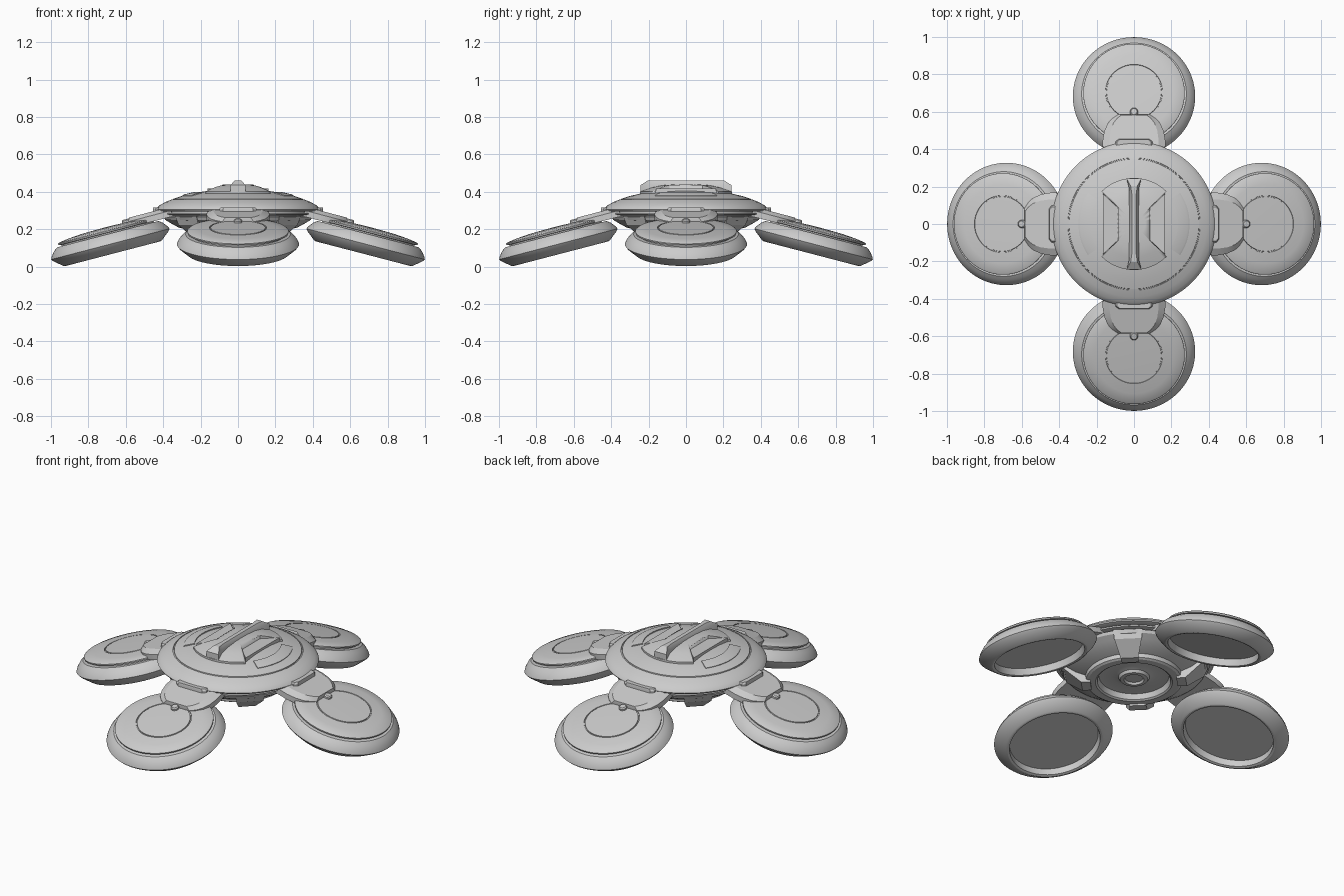
import bpy, bmesh
from math import sin, cos, pi, radians
from mathutils import Matrix, Vector

if "Cube" in bpy.data.objects:
    bpy.data.objects.remove(bpy.data.objects["Cube"])


def finish(bm, name, matrix=None, angle=28):
    bmesh.ops.remove_doubles(bm, verts=bm.verts, dist=1e-5)
    bmesh.ops.recalc_face_normals(bm, faces=bm.faces)
    me = bpy.data.meshes.new(name)
    bm.to_mesh(me)
    bm.free()
    ob = bpy.data.objects.new(name, me)
    bpy.context.collection.objects.link(ob)
    if matrix:
        ob.matrix_world = matrix
    bpy.ops.object.select_all(action='DESELECT')
    ob.select_set(True)
    bpy.context.view_layer.objects.active = ob
    bpy.ops.object.shade_smooth_by_angle(angle=radians(angle))
    return ob


def lathe(name, profile, matrix=None, seg=96, start=0.0, sweep=2 * pi):
    """Revolve a closed (radius, height) outline; partial sweeps get end caps."""
    bm = bmesh.new()
    full = sweep > 6.28
    rings = []
    for i in range(seg if full else seg + 1):
        a = start + sweep * i / seg
        rings.append([bm.verts.new((r * cos(a), r * sin(a), z)) for r, z in profile])
    n = len(profile)
    for i in range(seg):
        p, q = rings[i], rings[(i + 1) % len(rings)]
        for j in range(n):
            k = (j + 1) % n
            if profile[j][0] == 0 and profile[k][0] == 0:
                continue
            bm.faces.new((p[j], q[j], q[k], p[k]))
    if not full:
        bm.faces.new(rings[0])
        bm.faces.new(rings[-1])
    return finish(bm, name, matrix)


def prism(name, outline, z0, z1, matrix=None, taper=(1, 1), mid=None):
    """Extrude an outline upward, drawing its top in by the taper."""
    bm = bmesh.new()
    cx = sum(p[0] for p in outline) / len(outline)
    mid = z0 if mid is None else mid
    levels = [(z0, 1, 1), (mid, 1, 1), (z1, *taper)] if mid > z0 else [(z0, 1, 1), (z1, *taper)]
    rows = [[bm.verts.new((cx + (x - cx) * sx, y * sy, z)) for x, y in outline] for z, sx, sy in levels]
    for lo, hi in zip(rows, rows[1:]):
        for i in range(len(outline)):
            j = (i + 1) % len(outline)
            bm.faces.new((lo[i], lo[j], hi[j], hi[i]))
    bm.faces.new(rows[0])
    bm.faces.new(rows[-1])
    return finish(bm, name, matrix)


def mirror_y(half):
    return half + [(x, -y) for x, y in reversed(half)]


# Upper hull: shallow dome with an engraved ring
lathe("upper_hull", [
    (0, .412), (.1, .41), (.18, .402), (.25, .389), (.3, .377), (.347, .362), (.348, .356),
    (.353, .354), (.354, .359), (.39, .344), (.42, .327), (.436, .312), (.44, .305),
    (.436, .298), (.42, .293), (.38, .293), (.38, .30), (0, .30)])

# Lower hull: stepped bands, sloping belly, ring foot and central hub
lathe("lower_hull", [
    (0, .31), (.385, .31), (.385, .287), (.412, .287), (.412, .278), (.385, .274), (.385, .268),
    (.398, .266), (.39, .25), (.36, .232), (.32, .21), (.265, .193), (.262, .17), (.25, .163),
    (.21, .163), (.2, .17), (.19, .2), (.12, .205), (.085, .195), (.075, .18), (.055, .178),
    (.048, .19), (0, .19)])

# Domed top plate with side notches, cut from a revolved cap
cap = lathe("top_plate", [
    (0, .44), (.06, .439), (.13, .434), (.18, .423), (.246, .401), (.246, .37), (0, .37)])
notch = [(.085, .09), (.17, .172), (.3, .3)]
right = mirror_y([(.3, .3), (.17, .172), (.115 - .03, .088)])
for side in (1, -1):
    cutter = prism("notch_cutter", [(x * side, y) for x, y in right], .3, .5)
    cutter.hide_render = True
    cutter.hide_viewport = True
    mod = cap.modifiers.new("notch", 'BOOLEAN')
    mod.operation = 'DIFFERENCE'
    mod.solver = 'EXACT'
    mod.object = cutter
# Lower shelves left visible inside the notches
for side in (1, -1):
    prism("notch_shelf", [(x * side, y) for x, y in
                          mirror_y([(.165, .165), (.08, .085)])], .38, .417, taper=(.96, .97))

# Central ridge, waisted in the middle and chamfered at the ends
ridge = [(.04, .243), (.026, .19), (.026, -.19), (.04, -.243)]
prism("top_ridge", ridge + [(-x, y) for x, y in reversed(ridge)], .39, .46,
      taper=(.45, .84), mid=.435)

# Curved side panels
for a in (0, pi):
    lathe("curved_panel", [(.235, .38), (.235, .398), (.288, .386), (.297, .381), (.297, .365)],
          seg=24, start=a - radians(34), sweep=radians(68))

# Pods, arms and latches on the four sides
for i, side in enumerate(("right", "back", "left", "front")):
    turn = Matrix.Rotation(i * pi / 2, 4, 'Z')
    tilt = turn @ Matrix.Translation((.6825, 0, .12)) @ Matrix.Rotation(radians(14.6), 4, 'Y')

    # Pod body with a recessed underside
    lathe(side + "_pod", [
        (0, .055), (.28, .055), (.3, .04), (.32, .015), (.327, 0), (.318, -.012),
        (.272, -.05), (.262, -.053), (.25, -.05), (.245, -.012), (0, -.012)], tilt)
    # Pod lid with an engraved ring
    lathe(side + "_pod_lid", [
        (0, .094), (.146, .091), (.147, .085), (.152, .085), (.153, .09), (.21, .085),
        (.264, .077), (.271, .072), (.27, .064), (.255, .062), (.255, .05), (0, .05)], tilt)
    # Arm and its end pin
    prism(side + "_arm", mirror_y([(-.36, .165), (-.27, .168), (-.22, .16), (-.175, .142),
                                   (-.145, .115), (-.125, .085)]),
          .06, .112, tilt, taper=(.93, .78), mid=.092)
    lathe(side + "_arm_pin", [(0, .108), (.016, .108), (.022, .102), (.022, .08), (0, .08)],
          tilt @ Matrix.Translation((-.112, 0, 0)), seg=24)
    # Hull latch
    prism(side + "_latch", mirror_y([(.40, .1), (.44, .1), (.455, .08)]), .292, .317, turn,
          taper=(.9, .92), mid=.308)

    # Diagonal rib under the hull
    bm = bmesh.new()
    rib = [(.235, .152), (.285, .152), (.375, .222), (.395, .27), (.3, .28), (.235, .22)]
    wide = [.045, .048, .075, .08, .075, .045]
    sides = [[bm.verts.new((x, s * w, z)) for (x, z), w in zip(rib, wide)] for s in (1, -1)]
    for j in range(6):
        k = (j + 1) % 6
        bm.faces.new((sides[0][j], sides[0][k], sides[1][k], sides[1][j]))
    bm.faces.new(sides[0])
    bm.faces.new(sides[1])
    finish(bm, "belly_rib", Matrix.Rotation(pi / 4 + i * pi / 2, 4, 'Z'))
